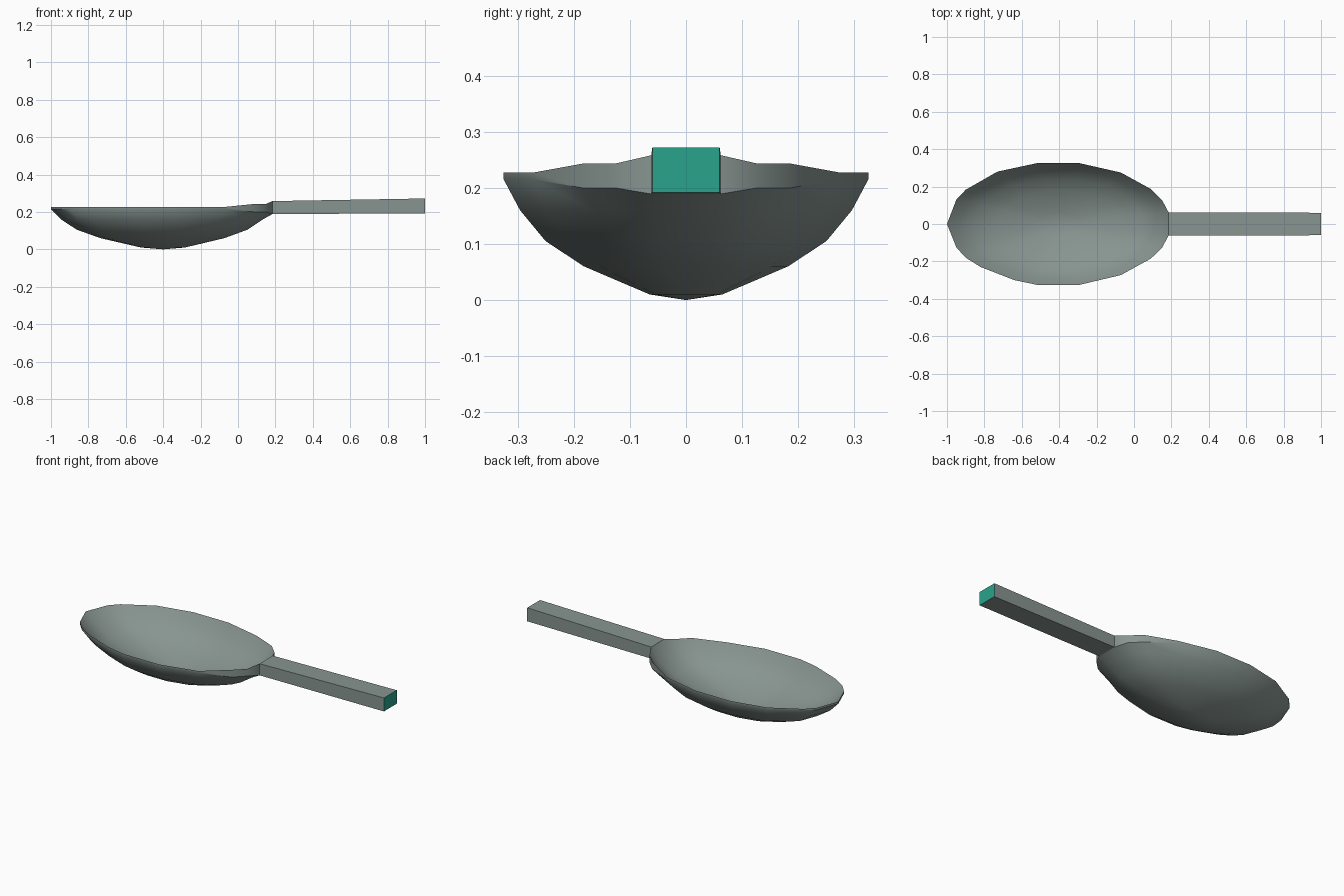
import bpy, bmesh, math

if "Cube" in bpy.data.objects:
    bpy.data.objects.remove(bpy.data.objects["Cube"])


def material(name, rgb):
    m = bpy.data.materials.new(name)
    m.diffuse_color = (*rgb, 1)
    m.use_nodes = True
    m.node_tree.nodes["Principled BSDF"].inputs["Base Color"].default_value = m.diffuse_color
    return m


GREY = material("grey green metal", (0.245, 0.30, 0.28))
GREEN = material("teal end", (0.022, 0.37, 0.26))


def finish(bm, name, mats, angle):
    bmesh.ops.recalc_face_normals(bm, faces=bm.faces)
    me = bpy.data.meshes.new(name)
    bm.to_mesh(me)
    ob = bpy.data.objects.new(name, me)
    bpy.context.collection.objects.link(ob)
    for m in mats:
        me.materials.append(m)
    bpy.ops.object.select_all(action='DESELECT')
    ob.select_set(True)
    bpy.context.view_layer.objects.active = ob
    bpy.ops.object.shade_smooth_by_angle(angle=math.radians(angle))
    return ob


# Bowl: rim outline scaled towards the centre through outer and inner profiles
half = [(-0.95, 0.13), (-0.90, 0.183), (-0.73, 0.28), (-0.52, 0.325),
        (-0.29, 0.325), (-0.07, 0.275), (0.09, 0.187), (0.15, 0.128), (0.185, 0.062)]
near = [(-0.95, 0.125), (-0.90, 0.18), (-0.82, 0.23), (-0.64, 0.30), (-0.52, 0.325),
        (-0.29, 0.325), (-0.07, 0.273), (0.09, 0.185), (0.15, 0.127), (0.185, 0.062)]
outline = [(-1.0, 0.0)] + half + [(x, -y) for x, y in reversed(near)]
CX = -0.4


def rim_top(x):
    return 0.258 if x > 0.17 else 0.243 if x > 0.05 else 0.227


def rim_low(x):
    return 0.189 if x > 0.17 else 0.2 if x > 0.05 else 0.215


bm = bmesh.new()


def ring(s, z):
    return [bm.verts.new((CX + (x - CX) * s, y * s, z(x) if callable(z) else z))
            for x, y in outline]


outer = [(0.20, 0.01), (0.56, 0.06), (0.77, 0.105), (0.91, 0.16), (1.0, rim_low)]
inner = [(1.0, rim_top), (0.895, 0.172), (0.75, 0.12), (0.54, 0.077), (0.19, 0.03)]
rings = [ring(s, z) for s, z in outer + inner]
n = len(outline)
for a, b in zip(rings, rings[1:]):
    for i in range(n):
        j = (i + 1) % n
        bm.faces.new((a[i], a[j], b[j], b[i]))
for r, z in ((rings[0], 0.0), (rings[-1], 0.022)):
    c = bm.verts.new((CX, 0, z))
    for i in range(n):
        bm.faces.new((r[i], r[(i + 1) % n], c))
finish(bm, "bowl", [GREY], 35)

# Handle: slightly tapered bar growing out of the neck, with a coloured end face
bm = bmesh.new()
ends = []
for x, w, lo, hi in ((0.185, 0.062, 0.189, 0.258), (1.0, 0.06, 0.192, 0.272)):
    ends.append([bm.verts.new((x, y, z)) for y, z in
                 ((-w, lo), (w, lo), (w, hi), (-w, hi))])
a, b = ends
for i in range(4):
    j = (i + 1) % 4
    bm.faces.new((a[i], a[j], b[j], b[i]))
bm.faces.new(b).material_index = 1
finish(bm, "handle", [GREY, GREEN], 30)
